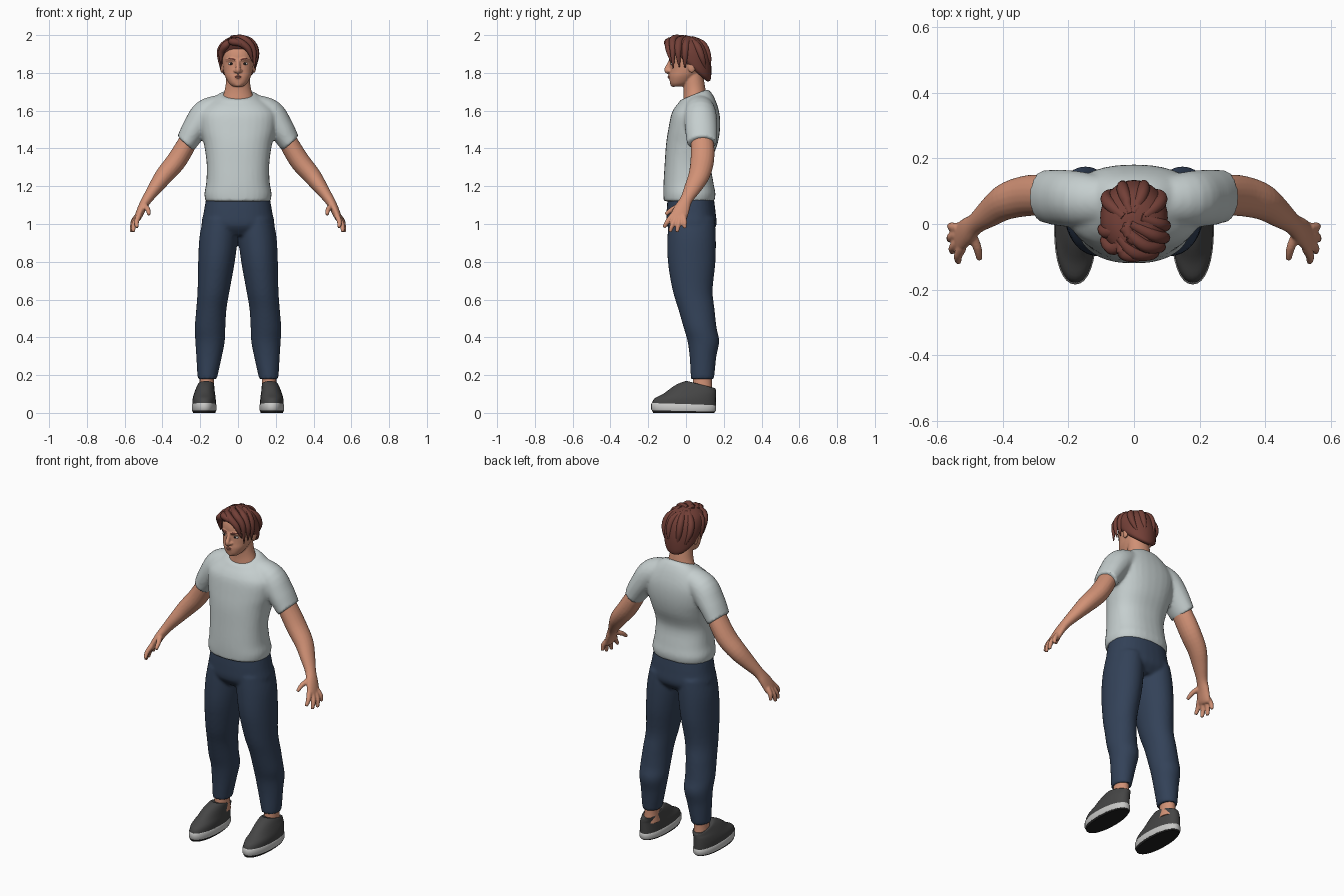
import bpy, bmesh, math
from mathutils import Vector


def material(name, rgb):
    m = bpy.data.materials.new(name)
    m.diffuse_color = (*rgb, 1)
    return m


SKIN = material("skin", (0.64, 0.285, 0.18))
SHIRT = material("pale grey cloth", (0.56, 0.62, 0.62))
DENIM = material("navy cloth", (0.033, 0.054, 0.098))
HAIR = material("auburn hair", (0.17, 0.05, 0.038))
SHOE = material("charcoal", (0.06, 0.06, 0.06))
SOLE = material("light grey rubber", (0.58, 0.58, 0.57))
TREAD = material("black rubber", (0.014, 0.014, 0.014))
WHITE = material("eye white", (0.72, 0.68, 0.65))
LIP = material("lip", (0.47, 0.17, 0.12))


def spline(pts, sub):
    """Catmull-Rom interpolation of whole parameter tuples."""
    out = []
    for i in range(len(pts) - 1):
        p0, p1, p2, p3 = (pts[min(max(j, 0), len(pts) - 1)] for j in range(i - 1, i + 3))
        for s in range(sub):
            t = s / sub
            out.append([0.5 * (2 * b + (c - a) * t + (2 * a - 5 * b + 4 * c - d) * t * t
                               + (3 * b - a - 3 * c + d) * t ** 3)
                        for a, b, c, d in zip(p0, p1, p2, p3)])
    return out + [list(pts[-1])]


def skin_rings(bm, rings):
    rows = [[bm.verts.new(p) for p in r] for r in rings]
    n = len(rows[0])
    for a, b in zip(rows, rows[1:]):
        for i in range(n):
            bm.faces.new((a[i], a[(i + 1) % n], b[(i + 1) % n], b[i]))
    bm.faces.new(rows[0][::-1])
    bm.faces.new(rows[-1])


def unit_ring(n, k=2.0):
    for i in range(n):
        c, s = math.cos(2 * math.pi * i / n), math.sin(2 * math.pi * i / n)
        yield (math.copysign(abs(c) ** (2 / k), c), math.copysign(abs(s) ** (2 / k), s))


def stack(bm, pts, sides=(1,), n=32, k=2.0, sub=4):
    """Level rings: x, y, z, rx, ry, forward tilt."""
    for m in sides:
        skin_rings(bm, [[(m * (x + rx * u), y + ry * v, z + t * ry * v) for u, v in unit_ring(n, k)]
                        for x, y, z, rx, ry, t in spline(pts, sub)])


def tube(bm, pts, sides=(1,), n=16, sub=4):
    """Rings square to a path: x, y, z, radius across, radius along y."""
    path = spline(pts, sub)
    for m in sides:
        rings = []
        for i, p in enumerate(path):
            c = Vector(p[:3])
            d = (Vector(path[min(i + 1, len(path) - 1)][:3]) - Vector(path[max(i - 1, 0)][:3])).normalized()
            ref = Vector((0, 1, 0)) if abs(d.y) < 0.85 else Vector((0, 0, 1))
            b = (ref - d * ref.dot(d)).normalized()
            a = d.cross(b)
            ring = [c + a * (p[3] * u) + b * (p[4] * v) for u, v in unit_ring(n)]
            rings.append([(m * q.x, q.y, q.z) for q in ring])
        skin_rings(bm, rings)


def ball(bm, c, r, sides=(1,)):
    for m in sides:
        vs = bmesh.ops.create_uvsphere(bm, u_segments=20, v_segments=12, radius=1)["verts"]
        for v in vs:
            v.co = (m * (c[0] + r[0] * v.co.x), c[1] + r[1] * v.co.y, c[2] + r[2] * v.co.z)


def finish(bm, name, mat, voxel=0, smooth=4):
    """Make the object; a voxel size fuses overlapping pieces into one skin."""
    bmesh.ops.recalc_face_normals(bm, faces=bm.faces)
    me = bpy.data.meshes.new(name)
    bm.to_mesh(me)
    bm.free()
    ob = bpy.data.objects.new(name, me)
    bpy.context.collection.objects.link(ob)
    if voxel:
        r = ob.modifiers.new("fuse", "REMESH")
        r.mode, r.voxel_size = "VOXEL", voxel
        s = ob.modifiers.new("soften", "SMOOTH")
        s.factor, s.iterations = 0.5, smooth
        dg = bpy.context.evaluated_depsgraph_get()
        ob.data = bpy.data.meshes.new_from_object(ob.evaluated_get(dg))
        ob.modifiers.clear()
    ob.data.materials.clear()
    ob.data.materials.append(mat)
    bpy.ops.object.select_all(action="DESELECT")
    bpy.context.view_layer.objects.active = ob
    ob.select_set(True)
    bpy.ops.object.shade_smooth_by_angle(angle=math.radians(50))
    return ob


BOTH = (1, -1)

# Shirt: torso with fused sleeves
bm = bmesh.new()
stack(bm, [(0, .016, 1.12, .172, .134, 0), (0, .018, 1.16, .178, .138, 0), (0, .013, 1.22, .168, .132, 0),
           (0, .010, 1.32, .166, .123, 0), (0, .030, 1.42, .180, .136, 0), (0, .043, 1.50, .200, .137, 0),
           (0, .050, 1.58, .205, .128, 0), (0, .050, 1.635, .165, .108, .15),
           (0, .045, 1.67, .118, .086, .35), (0, .042, 1.685, .09, .07, .4)], k=2.35)
tube(bm, [(.07, .07, 1.63, .06, .07), (.165, .075, 1.585, .078, .085), (.225, .08, 1.51, .069, .086),
          (.265, .084, 1.445, .06, .081), (.278, .085, 1.428, .057, .08)], BOTH, 24)
finish(bm, "shirt", SHIRT, .009)

# Trousers: hips with two fused legs
bm = bmesh.new()
stack(bm, [(0, .025, 1.14, .168, .122, 0), (0, .027, 1.06, .182, .130, 0), (0, .03, .99, .192, .130, 0),
           (0, .03, .94, .15, .09, 0)], k=2.3)
stack(bm, [(.095, .03, 1.03, .09, .122, 0), (.103, .03, .93, .101, .128, 0), (.114, .03, .80, .097, .126, 0),
           (.129, .035, .65, .085, .106, 0), (.141, .055, .55, .080, .096, 0), (.148, .075, .45, .081, .087, 0),
           (.148, .092, .38, .078, .084, 0), (.153, .090, .30, .068, .071, 0), (.160, .088, .215, .056, .064, 0),
           (.162, .087, .18, .051, .061, 0)], BOTH)
finish(bm, "trousers", DENIM, .009, 3)

# Arms with hands
bm = bmesh.new()
tube(bm, [(.245, .082, 1.475, .048, .058), (.285, .088, 1.40, .052, .062), (.333, .085, 1.325, .053, .062),
          (.392, .068, 1.255, .048, .056), (.44, .035, 1.19, .037, .045), (.482, .002, 1.13, .027, .033),
          (.508, -.02, 1.085, .023, .041), (.53, -.04, 1.035, .019, .046), (.538, -.045, 1.018, .013, .04)],
     BOTH, 20)
fingers = [((.524, -.072, 1.045), (.537, -.098, 1.012), (.535, -.117, .982)),
           ((.535, -.055, 1.03), (.552, -.072, .995), (.554, -.085, .958)),
           ((.540, -.032, 1.03), (.558, -.040, .995), (.562, -.048, .957)),
           ((.536, -.012, 1.04), (.556, -.008, 1.01), (.560, -.006, .977)),
           ((.498, -.025, 1.10), (.478, -.072, 1.078), (.471, -.108, 1.05))]
for f in fingers:
    tube(bm, [(*p, r, r) for p, r in zip(f, (.015, .0135, .0095))], BOTH, 12)
finish(bm, "arms_and_hands", SKIN, .005, 3)

# Head and neck, with nose, brow ridge and ears
bm = bmesh.new()
stack(bm, [(0, -.045, 1.728, .028, .028, 0), (0, -.032, 1.745, .048, .052, 0), (0, -.015, 1.78, .068, .073, 0),
           (0, .003, 1.81, .077, .088, 0), (0, .0125, 1.85, .083, .0965, 0), (0, .016, 1.89, .086, .103, 0),
           (0, .018, 1.93, .080, .095, 0), (0, .02, 1.96, .058, .07, 0), (0, .02, 1.975, .02, .03, 0)], k=2.2)
stack(bm, [(0, .052, 1.62, .10, .07, 0), (0, .047, 1.69, .076, .06, 0), (0, .042, 1.74, .065, .057, 0),
           (0, .035, 1.82, .06, .05, 0)])
tube(bm, [(0, -.078, 1.872, .010, .010), (0, -.092, 1.84, .011, .012), (0, -.102, 1.815, .014, .014),
          (0, -.09, 1.803, .014, .012)])
ball(bm, (.013, -.089, 1.811), (.011, .012, .009), BOTH)
tube(bm, [(.008, -.084, 1.868, .008, .006), (.036, -.079, 1.872, .008, .008), (.062, -.056, 1.866, .006, .006)], BOTH)
tube(bm, [(-.02, -.078, 1.778, .008, .006), (0, -.086, 1.778, .012, .009), (.02, -.078, 1.778, .008, .006)])
ball(bm, (0, -.066, 1.742), (.024, .018, .017))
ball(bm, (.086, .03, 1.832), (.01, .021, .032), BOTH)
finish(bm, "head_and_neck", SKIN, .0045, 3)

# Eyes, brows and lips
bm = bmesh.new()
ball(bm, (.036, -.069, 1.849), (.0155, .0125, .0075), BOTH)
finish(bm, "eyes", WHITE)
bm = bmesh.new()
ball(bm, (.036, -.079, 1.849), (.0065, .004, .0065), BOTH)
finish(bm, "irises", TREAD)
bm = bmesh.new()
tube(bm, [(.014, -.088, 1.869, .004, .003), (.036, -.084, 1.875, .005, .004), (.064, -.059, 1.869, .002, .002)], BOTH, 8)
finish(bm, "eyebrows", HAIR)
bm = bmesh.new()
for z in (1.774, 1.782):
    tube(bm, [(-.024, -.081, 1.778, .001, .001), (0, -.092, z, .004, .005), (.024, -.081, 1.778, .001, .001)], n=10)
finish(bm, "lips", LIP)

# Hair: tilted cap
bm = bmesh.new()
stack(bm, [(0, .018, 1.837, .086, .09, -.9), (0, .021, 1.85, .097, .107, -.85), (0, .02, 1.875, .102, .114, -.7),
           (0, .018, 1.915, .102, .113, -.42), (0, .013, 1.955, .088, .099, -.2), (0, .008, 1.983, .056, .066, -.1),
           (0, .005, 1.994, .015, .02, 0)])
finish(bm, "hair_cap", HAIR)

# Hair locks: swept fringe, sideburns, crown and back
bm = bmesh.new()
widths = ((.012, .014), (.019, .02), (.016, .017), (.002, .003))
locks = [((-.045, -.04, 1.975), (.0, -.088, 1.968), (.055, -.092, 1.925), (.078, -.078, 1.855)),
         ((-.035, -.01, 1.985), (.03, -.065, 1.98), (.08, -.07, 1.925), (.088, -.068, 1.822)),
         ((-.01, .0, 1.988), (.06, -.035, 1.97), (.095, -.042, 1.91), (.092, -.035, 1.83)),
         ((.02, .02, 1.985), (.075, .0, 1.955), (.097, -.005, 1.90), (.093, -.005, 1.825)),
         ((-.03, -.045, 1.975), (-.062, -.075, 1.95), (-.088, -.052, 1.91), (-.09, -.035, 1.845)),
         ((-.03, -.01, 1.98), (-.077, -.025, 1.945), (-.096, -.015, 1.90), (-.092, -.01, 1.82)),
         ((-.05, -.05, 1.965), (-.03, -.09, 1.965), (.01, -.098, 1.955), (.045, -.09, 1.92)),
         ((.03, .02, 1.982), (.075, .06, 1.94), (.083, .085, 1.88), (.06, .105, 1.81)),
         ((-.03, .02, 1.982), (-.075, .06, 1.94), (-.083, .085, 1.88), (-.06, .105, 1.81)),
         ((.0, .03, 1.982), (.025, .09, 1.948), (.03, .118, 1.88), (.02, .118, 1.79)),
         ((-.01, .03, 1.982), (-.03, .09, 1.948), (-.035, .116, 1.88), (-.02, .116, 1.79))]
for lock in locks:
    tube(bm, [(*p, *w) for p, w in zip(lock, widths)], n=10, sub=6)
tube(bm, [(.01, .03, 1.975, .012, .012), (-.02, -.01, 1.982, .018, .018), (.0, -.05, 1.98, .016, .018),
          (.05, -.06, 1.965, .003, .003)], n=10, sub=6)
finish(bm, "hair_locks", HAIR)

# Ankles
bm = bmesh.new()
stack(bm, [(.165, .087, .10, .043, .055, 0), (.165, .087, .16, .038, .05, 0), (.163, .087, .24, .04, .05, 0)], BOTH, 20)
finish(bm, "ankles", SKIN)

# Shoes: uppers, pale soles and dark treads
X, Y = .179, -.0125
bm = bmesh.new()
stack(bm, [(X, Y, .04, .062, .17, 0), (X, -.005, .075, .061, .163, 0), (X - .002, .022, .105, .055, .136, 0),
           (X - .006, .052, .132, .048, .106, -.15), (X - .01, .078, .149, .042, .078, -.25),
           (X - .012, .082, .146, .034, .062, -.25)], BOTH, k=2.2)
finish(bm, "shoe_uppers", SHOE)
bm = bmesh.new()
stack(bm, [(X, Y, .01, .063, .168, -.02), (X, Y, .016, .065, .172, -.02), (X, Y, .042, .065, .172, -.03),
           (X, Y, .047, .062, .168, -.03)], BOTH, sub=1, k=2.2)
finish(bm, "shoe_soles", SOLE)
bm = bmesh.new()
stack(bm, [(X, Y, 0, .059, .162, 0), (X, Y, .012, .063, .168, -.015)], BOTH, sub=1, k=2.2)
finish(bm, "shoe_treads", TREAD)
